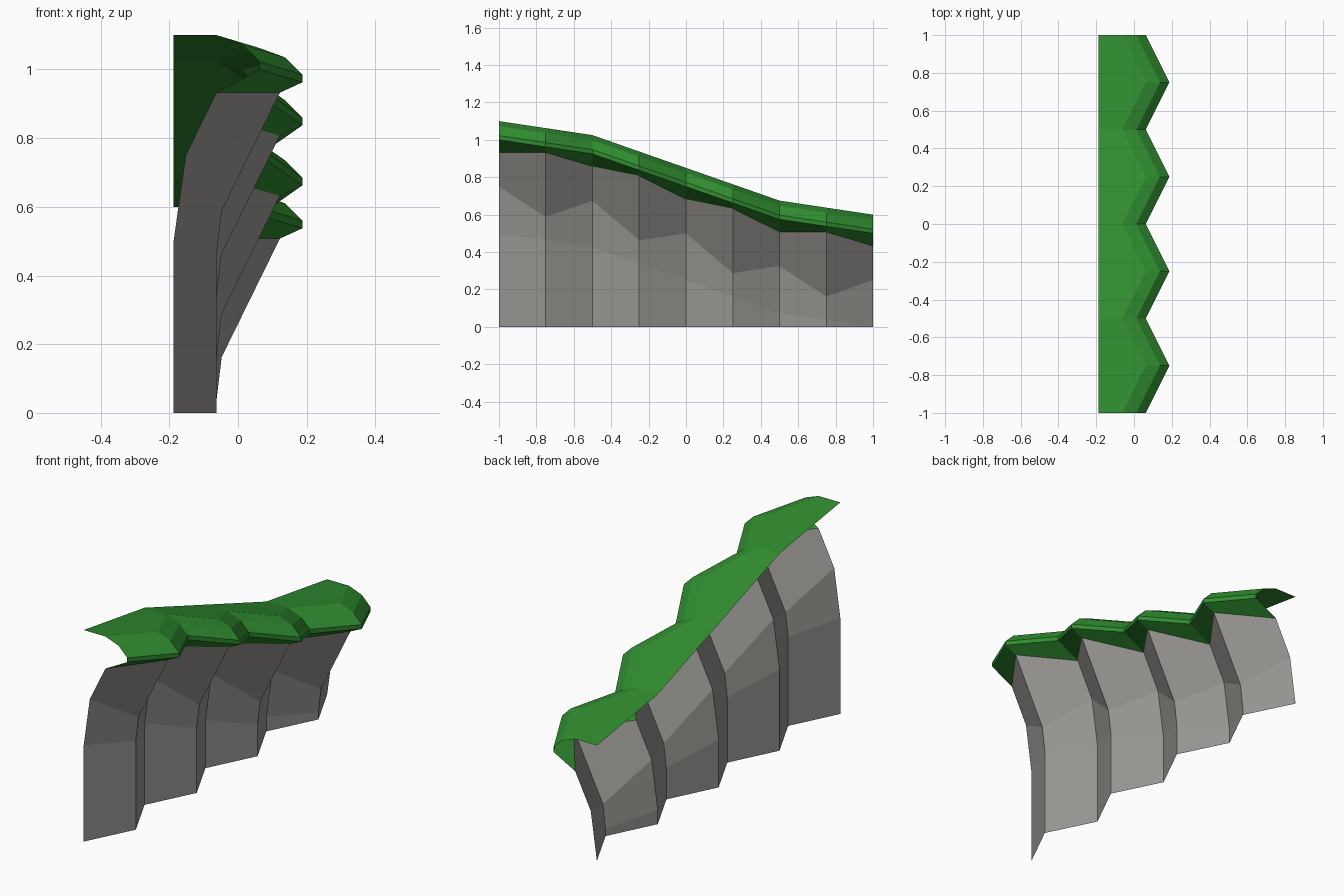
import bpy, bmesh

if "Cube" in bpy.data.objects:
    bpy.data.objects.remove(bpy.data.objects["Cube"], do_unlink=True)


def material(name, color):
    mat = bpy.data.materials.new(name)
    mat.use_nodes = True
    mat.diffuse_color = color
    mat.node_tree.nodes["Principled BSDF"].inputs["Base Color"].default_value = color
    return mat


def crest(y):
    """Height of the cliff top: gentle ends, steeper middle."""
    if y <= -0.5:
        return 1.1 - 0.15 * (y + 1)
    if y <= 0.5:
        return 0.85 - 0.35 * y
    return 0.675 - 0.15 * (y - 0.5)


def loft(name, inner, outer, mat, grounded=False):
    """Open sheet through alternating recessed and protruding profiles.
    Profile points are (x, drop below the crest)."""
    bm = bmesh.new()
    rows = []
    for i in range(9):
        y = -1 + i * 0.25
        points = [(x, max(0, crest(y) - drop)) for x, drop in (outer if i % 2 else inner)]
        if grounded:
            points.insert(0, (points[0][0], 0))
        rows.append([bm.verts.new((x, y, z)) for x, z in points])
    for a, b in zip(rows, rows[1:]):
        for k in range(len(a) - 1):
            bm.faces.new((a[k], b[k], b[k + 1], a[k + 1]))
    bmesh.ops.remove_doubles(bm, verts=bm.verts, dist=0.0005)
    mesh = bpy.data.meshes.new(name)
    bm.to_mesh(mesh)
    bm.free()
    mesh.materials.append(mat)
    obj = bpy.data.objects.new(name, mesh)
    bpy.context.collection.objects.link(obj)
    return obj


rock = material("grey rock", (0.32, 0.31, 0.29, 1))
grass = material("green grass", (0.03, 0.27, 0.03, 1))

# Folded rock wall, leaning outward towards the top
rock_in = [(-0.1875, 0.6), (-0.1525, 0.35), (-0.0625, 0.167)]
rock_out = [(-0.0625, 0.6), (-0.0475, 0.475), (0.122, 0.13)]
loft("rock_wall", rock_in, rock_out, rock, grounded=True)

# Overhanging grass: underside, lip, bevel and flat top
lip = [(0.0625, 0.1), (0.0625, 0.0775), (0.0125, 0.0275), (-0.0625, 0)]
back = (-0.1875, 0)
grass_in = [rock_in[-1]] + lip + [back]
grass_out = [rock_out[-1]] + [(x + 0.125, d) for x, d in lip] + [back]
loft("grass_ledge", grass_in, grass_out, grass)
